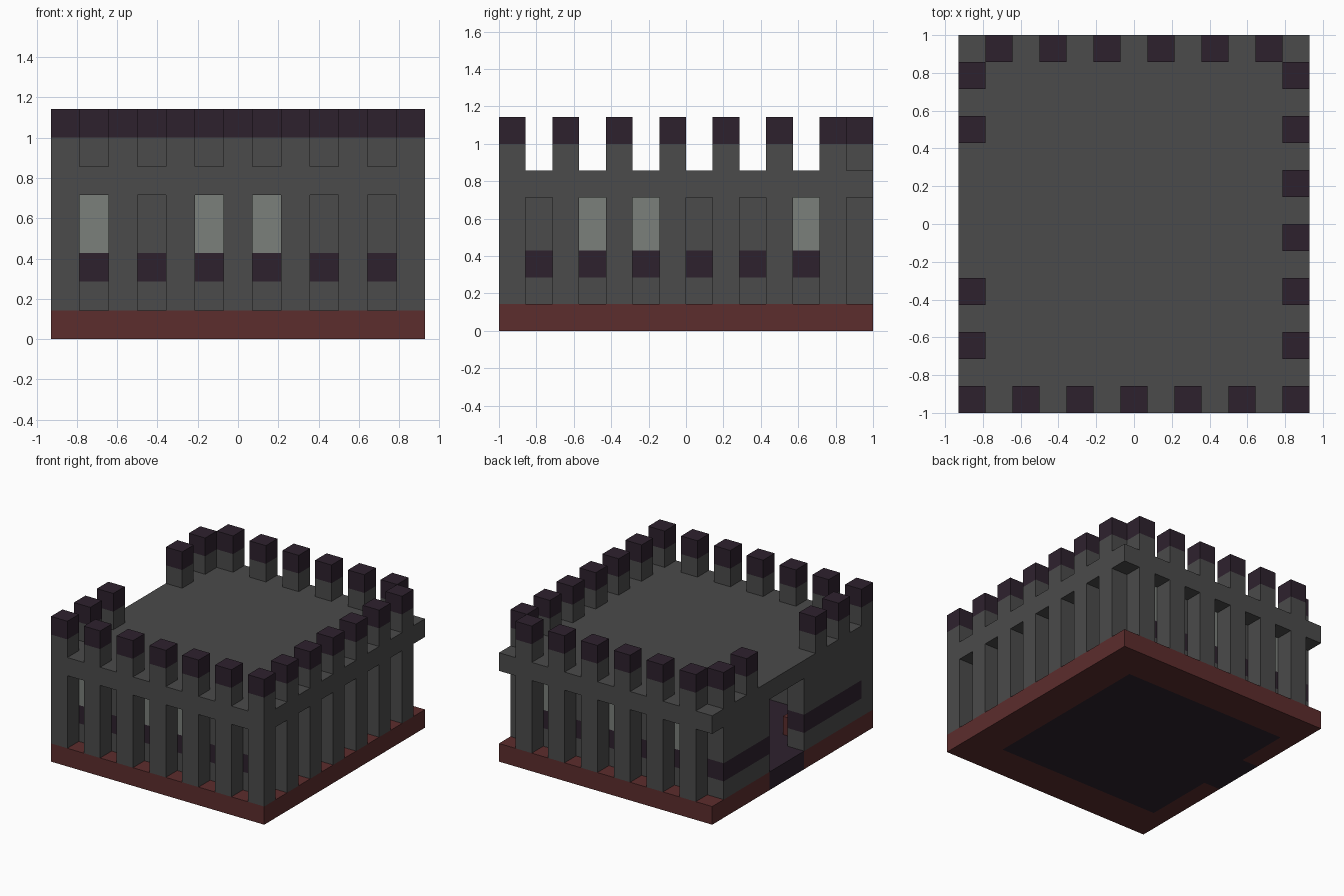
import bpy
import bmesh

if "Cube" in bpy.data.objects:
    bpy.data.objects.remove(bpy.data.objects["Cube"], do_unlink=True)

# Everything sits on a block grid: 13 wide, 14 deep, 8 high
UNIT = 1 / 7
WIDE, DEEP = 13, 14


def material(name, r, g, b):
    mat = bpy.data.materials.new(name)
    mat.use_nodes = True
    mat.diffuse_color = (r, g, b, 1)
    mat.node_tree.nodes["Principled BSDF"].inputs["Base Color"].default_value = (r, g, b, 1)
    return mat


STONE = material("grey stone", 0.07, 0.07, 0.07)
DARK = material("dark purple", 0.027, 0.0155, 0.027)
RED = material("dark red", 0.107, 0.026, 0.026)
GLASS = material("pale glass", 0.198, 0.216, 0.198)


def blocks(name, mat, areas, bottom, top):
    """One object of boxes; each area is (x0, y0, x1, y1) in grid cells."""
    bm = bmesh.new()
    for x0, y0, x1, y1 in areas:
        box = bmesh.ops.create_cube(bm, size=1)["verts"]
        for v in box:
            v.co = ((x0 if v.co.x < 0 else x1) - WIDE / 2,
                    (y0 if v.co.y < 0 else y1) - DEEP / 2,
                    bottom if v.co.z < 0 else top)
    bmesh.ops.scale(bm, vec=(UNIT,) * 3, verts=bm.verts)
    mesh = bpy.data.meshes.new(name)
    bm.to_mesh(mesh)
    bm.free()
    mesh.materials.append(mat)
    obj = bpy.data.objects.new(name, mesh)
    bpy.context.collection.objects.link(obj)
    return obj


def cells(spots):
    return [(x, y, x + 1, y + 1) for x, y in sorted(spots)]


def runs(start, end, gaps):
    """Solid stretches left between one-cell gaps."""
    out = []
    for gap in sorted(gaps) + [end]:
        if gap > start:
            out.append((start, gap))
        start = gap + 1
    return out


# Base ring, floor and door threshold
side_by_door = [(0, 2, 1, 6), (0, 9, 1, 12)]
blocks("base_ring", RED, [(0, 0, 13, 2), (0, 12, 13, 14), (11, 2, 13, 12)] + side_by_door, 0, 1)
blocks("floor", DARK, [(1, 2, 11, 12), (0, 6, 1, 9)], 0, 1)

# Walls: plain lower course and dark band
ring = [(0, 1, 12, 2), (0, 12, 12, 13), (11, 2, 12, 12)] + side_by_door
blocks("lower_wall", STONE, ring, 1, 2)
blocks("wall_band", DARK, ring, 2, 3)

# Upper walls with windows set in them
front_windows, side_windows, back_windows = [1, 5, 7], [3, 5, 11], [2, 6, 10]
upper = list(side_by_door)
upper += [(a, 1, b, 2) for a, b in runs(0, 12, front_windows)]
upper += [(a, 12, b, 13) for a, b in runs(0, 12, back_windows)]
upper += [(11, a, 12, b) for a, b in runs(2, 12, side_windows)]
blocks("upper_wall", STONE, upper, 3, 5)
panes = [(x, 1) for x in front_windows] + [(x, 12) for x in back_windows]
panes += [(11, y) for y in side_windows]
blocks("windows", GLASS, cells(panes), 3, 5)

# Pillars around the front, +x side and back
front_row = {(x, 0) for x in range(0, 13, 2)}
side_row = {(12, y) for y in range(0, 13, 2)}
back_row = {(x, 13) for x in range(1, 12, 2)}
pillars = front_row | side_row | back_row
blocks("pillars", STONE, cells(pillars), 1, 5)

# Flat roof and battlements, left open above the door
blocks("roof", STONE, [(0, 0, WIDE, DEEP)], 5, 6)
merlons = pillars | {(0, y) for y in (2, 4, 10, 12)}
blocks("battlements", STONE, cells(merlons), 6, 7)
blocks("battlement_caps", DARK, cells(merlons), 7, 8)

# Seat inside, near the door
blocks("seat", RED, cells([(1, 4)]), 1, 2)
